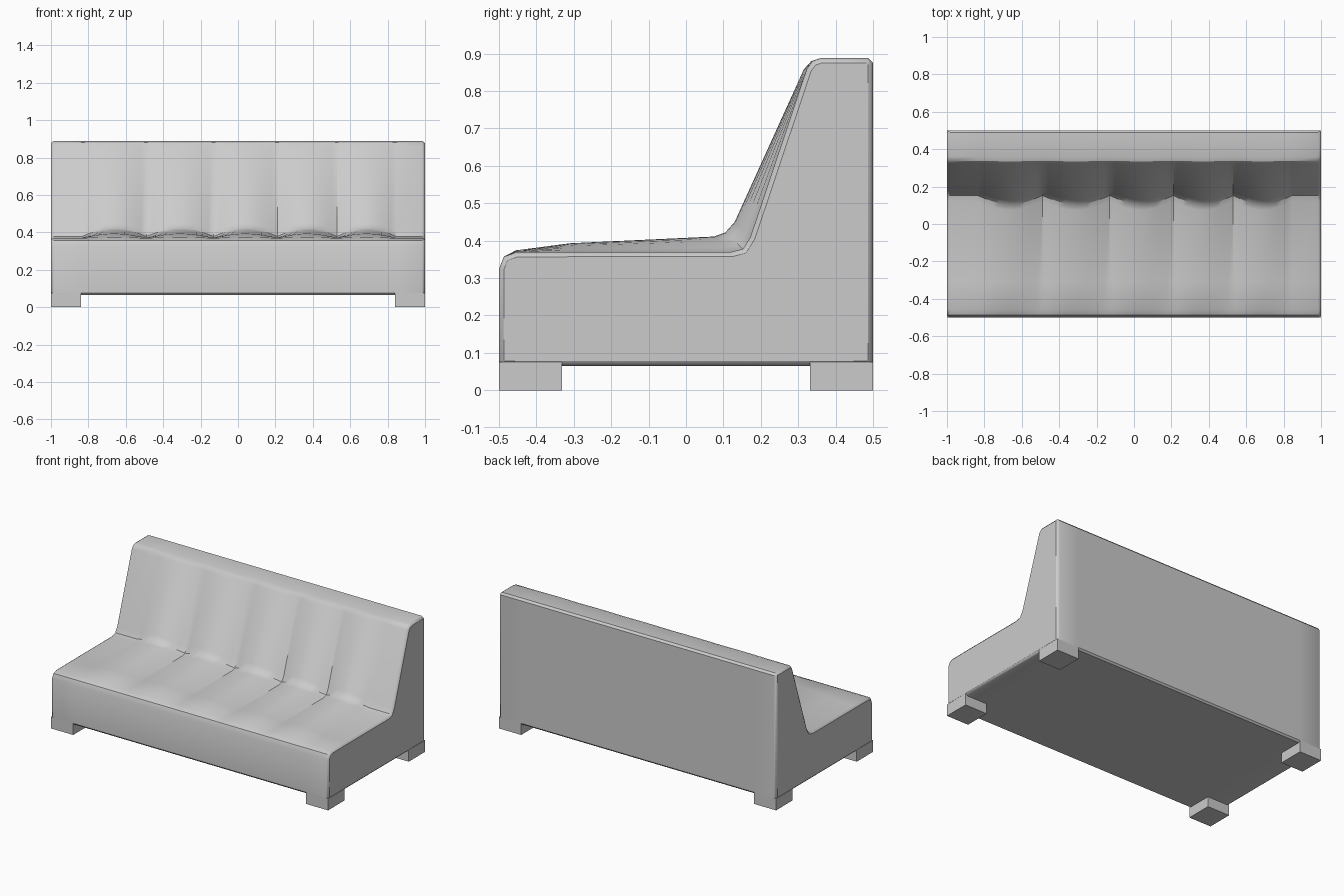
import bpy, bmesh, math
from mathutils import Vector

if "Cube" in bpy.data.objects:
    bpy.data.objects.remove(bpy.data.objects["Cube"])

# (y, z) side outlines, counter-clockwise from the lower back: channel valley and crest
BACK = [(0.5, 0.875), (0.5, 0.076), (0.49, 0.065), (-0.49, 0.065), (-0.5, 0.076),
        (-0.5, 0.325), (-0.487, 0.357)]
VALLEY = BACK + [(-0.455, 0.369), (-0.31, 0.37), (0.12, 0.37), (0.152, 0.378), (0.172, 0.41),
                 (0.323, 0.86), (0.338, 0.88), (0.36, 0.888), (0.488, 0.888)]
CREST = BACK + [(-0.455, 0.374), (-0.31, 0.393), (0.075, 0.411), (0.105, 0.422), (0.13, 0.45),
                (0.315, 0.858), (0.335, 0.88), (0.36, 0.888), (0.488, 0.888)]
SEAMS = [-0.835, -0.49, -0.13, 0.21, 0.53, 0.845]
STEPS = 12


def inset(points, d):
    """Shrink a clockwise outline by d along its mitred corner normals."""
    out, n = [], len(points)
    for i in range(n):
        a, p, b = (Vector(points[j % n]) for j in (i - 1, i, i + 1))
        e1, e2 = (p - a).normalized(), (b - p).normalized()
        n1, n2 = Vector((e1.y, -e1.x)), Vector((e2.y, -e2.x))
        m = (n1 + n2).normalized()
        out.append(p + m * d / max(m.dot(n1), 0.5))
    return out


def finish(bm, name):
    bmesh.ops.recalc_face_normals(bm, faces=bm.faces)
    me = bpy.data.meshes.new(name)
    bm.to_mesh(me)
    bm.free()
    ob = bpy.data.objects.new(name, me)
    bpy.context.collection.objects.link(ob)
    return ob


# Sofa body: outline swept along x, swelling into five padded channels
ends = [(1.0, 0.013), (0.994, 0.005), (0.984, 0.0)]
sections = [(-x, inset(VALLEY, d)) for x, d in ends]
for s0, s1 in zip(SEAMS, SEAMS[1:]):
    for k in range(STEPS):
        t = k / STEPS
        w = math.sin(math.pi * t)
        sections.append((s0 + (s1 - s0) * t,
                         [Vector(v).lerp(Vector(c), w) for v, c in zip(VALLEY, CREST)]))
sections.append((SEAMS[-1], VALLEY))
sections += [(x, inset(VALLEY, d)) for x, d in reversed(ends)]

bm = bmesh.new()
rings = [[bm.verts.new((x, p[0], p[1])) for p in pts] for x, pts in sections]
for r, q in zip(rings, rings[1:]):
    for i in range(len(r)):
        j = (i + 1) % len(r)
        bm.faces.new((r[i], r[j], q[j], q[i]))
bm.faces.new(rings[0])
bm.faces.new(rings[-1])
body = finish(bm, "sofa_body")
bpy.context.view_layer.objects.active = body
body.select_set(True)
bpy.ops.object.shade_smooth_by_angle(angle=math.radians(30))

# Four square corner feet, flush with the outer faces
for sx, side in ((-1, "left"), (1, "right")):
    for sy, end in ((-1, "front"), (1, "back")):
        bm = bmesh.new()
        bmesh.ops.create_cube(bm, size=1)
        for v in bm.verts:
            v.co.x = sx * (0.92 + v.co.x * 0.16)
            v.co.y = sy * (0.416 + v.co.y * 0.168)
            v.co.z = (v.co.z + 0.5) * 0.076
        finish(bm, f"{end}_{side}_foot")
